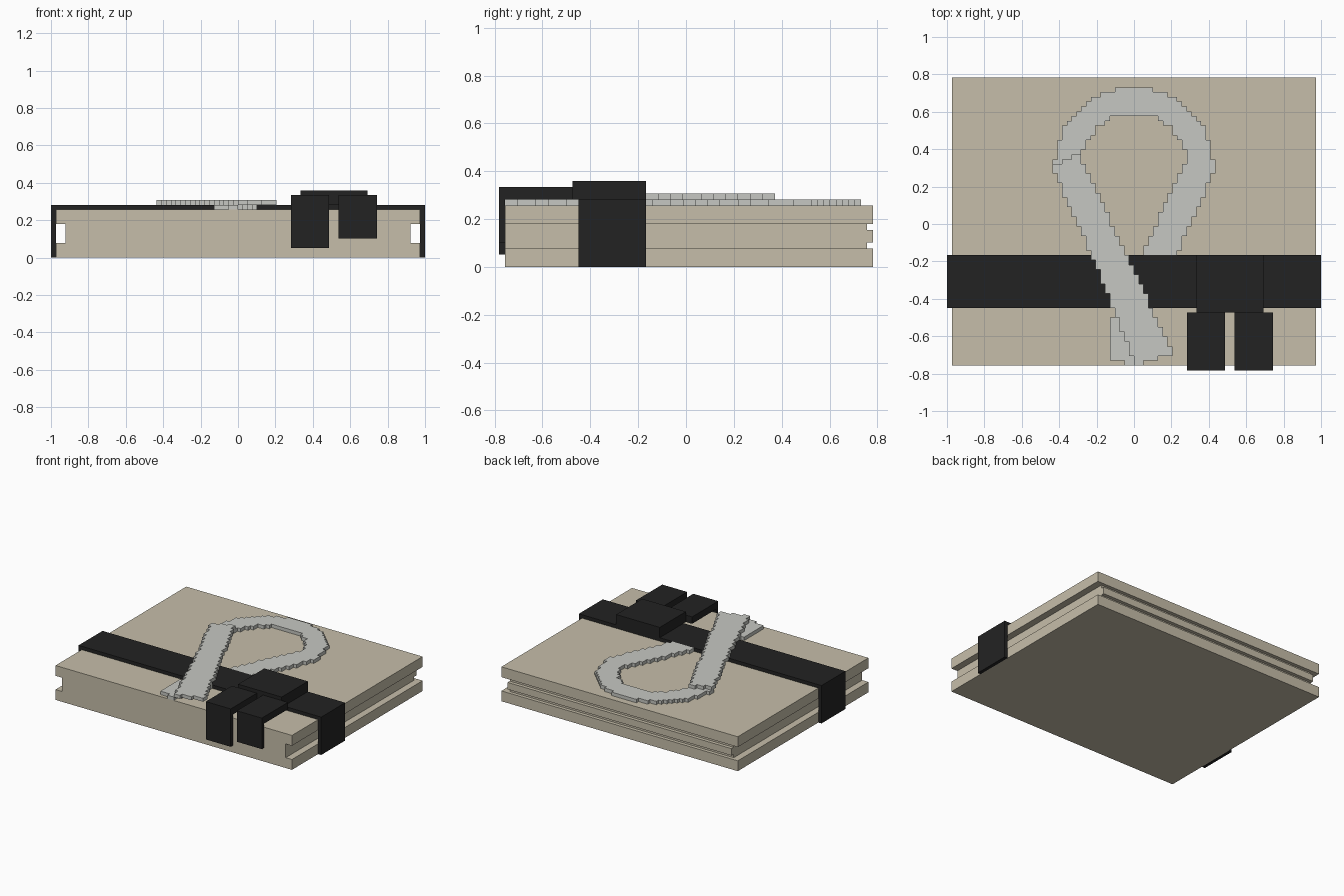
import bpy, math

if "Cube" in bpy.data.objects:
    bpy.data.objects.remove(bpy.data.objects["Cube"])

U = 2 / 78            # one block unit; everything sits on this grid
YOFF = 30.5           # y rows are counted from the front


def material(name, rgb):
    m = bpy.data.materials.new(name)
    m.diffuse_color = (*rgb, 1)
    m.use_nodes = True
    m.node_tree.nodes["Principled BSDF"].inputs["Base Color"].default_value = m.diffuse_color
    return m


BEIGE = material("beige_board", (0.565, 0.515, 0.40))
BLACK = material("black_ribbon", (0.0165, 0.0165, 0.0165))
SILVER = material("silver_cord", (0.565, 0.575, 0.54))


def make(name, verts, faces, mat):
    me = bpy.data.meshes.new(name)
    me.from_pydata([(x * U, (y - YOFF) * U, z * U) for x, y, z in verts], [], faces)
    me.materials.append(mat)
    ob = bpy.data.objects.new(name, me)
    bpy.context.collection.objects.link(ob)
    return ob


def box(name, x, y, z, mat):
    v = [(a, b, c) for a in x for b in y for c in z]
    f = [(0, 1, 3, 2), (4, 6, 7, 5), (0, 4, 5, 1), (2, 3, 7, 6), (0, 2, 6, 4), (1, 5, 7, 3)]
    return make(name, v, f, mat)


def plate(name, cells, z0, z1, mat):
    """Stepped plate one layer thick, made from a set of grid cells."""
    index, verts, faces = {}, [], []

    def vid(p):
        if p not in index:
            index[p] = len(verts)
            verts.append(p)
        return index[p]

    for i, j in cells:
        c = [(i, j), (i + 1, j), (i + 1, j + 1), (i, j + 1)]
        lo = [vid((x, y, z0)) for x, y in c]
        hi = [vid((x, y, z1)) for x, y in c]
        faces += [hi, lo[::-1]]
        for k, n in enumerate([(i, j - 1), (i + 1, j), (i, j + 1), (i - 1, j)]):
            if n not in cells:
                m = (k + 1) % 4
                faces.append([lo[k], lo[m], hi[m], hi[k]])
    return make(name, verts, faces, mat)


def inside(x, y, poly):
    hit = False
    for (ax, ay), (bx, by) in zip(poly, poly[1:] + poly[:1]):
        if (ay > y) != (by > y) and x < (bx - ax) * (y - ay) / (by - ay) + ax:
            hit = not hit
    return hit


# Grooved box: two covers, recessed core, raised strip on the back
box("bottom_cover", (-38, 38), (1, 61), (0, 3), BEIGE)
box("core", (-36, 36), (1, 60), (3, 7), BEIGE)
box("back_strip", (-36, 36), (60, 61), (4, 6), BEIGE)
box("top_cover", (-38, 38), (1, 61), (7, 10), BEIGE)

# Black band over the lid and down both sides
box("band_top", (-39, 39), (13, 24), (10, 11), BLACK)
for side, x in (("left", (-39, -38)), ("right", (38, 39))):
    box("band_" + side, x, (13, 24), (0, 10), BLACK)

# Knot and two hanging tails
box("knot", (13, 27), (12, 24), (11, 14), BLACK)
for side, x, bottom in (("left", (11, 19), 2), ("right", (21, 29), 4)):
    box("tail_top_" + side, x, (0, 12), (11, 13), BLACK)
    box("tail_drop_" + side, x, (0, 1), (bottom, 11), BLACK)

# Silver loop: a diagonal arm on top, its mirror and a round arc below
arm = [(-17.2, 42.5), (-11.5, 45), (-10.8, 44), (-0.6, 22), (8.3, 3.5),
       (5, 2.5), (0.3, 1), (0, 2), (-8, 22)]
upper, lower = set(), set()
for i in range(-18, 18):
    for j in range(1, 60):
        x, y = i + 0.5, j + 0.5
        if inside(x, y, arm):
            upper.add((i, j))
        arc = y > 42 and 11 < math.hypot(x, y - 42.5) < 16.6
        under_band = 13 <= j < 24
        if arc or (inside(-x, y, arm) and x > -5 and not under_band):
            lower.add((i, j))
plate("loop_upper_arm", upper, 11, 12, SILVER)
plate("loop_lower", lower, 10, 11, SILVER)
